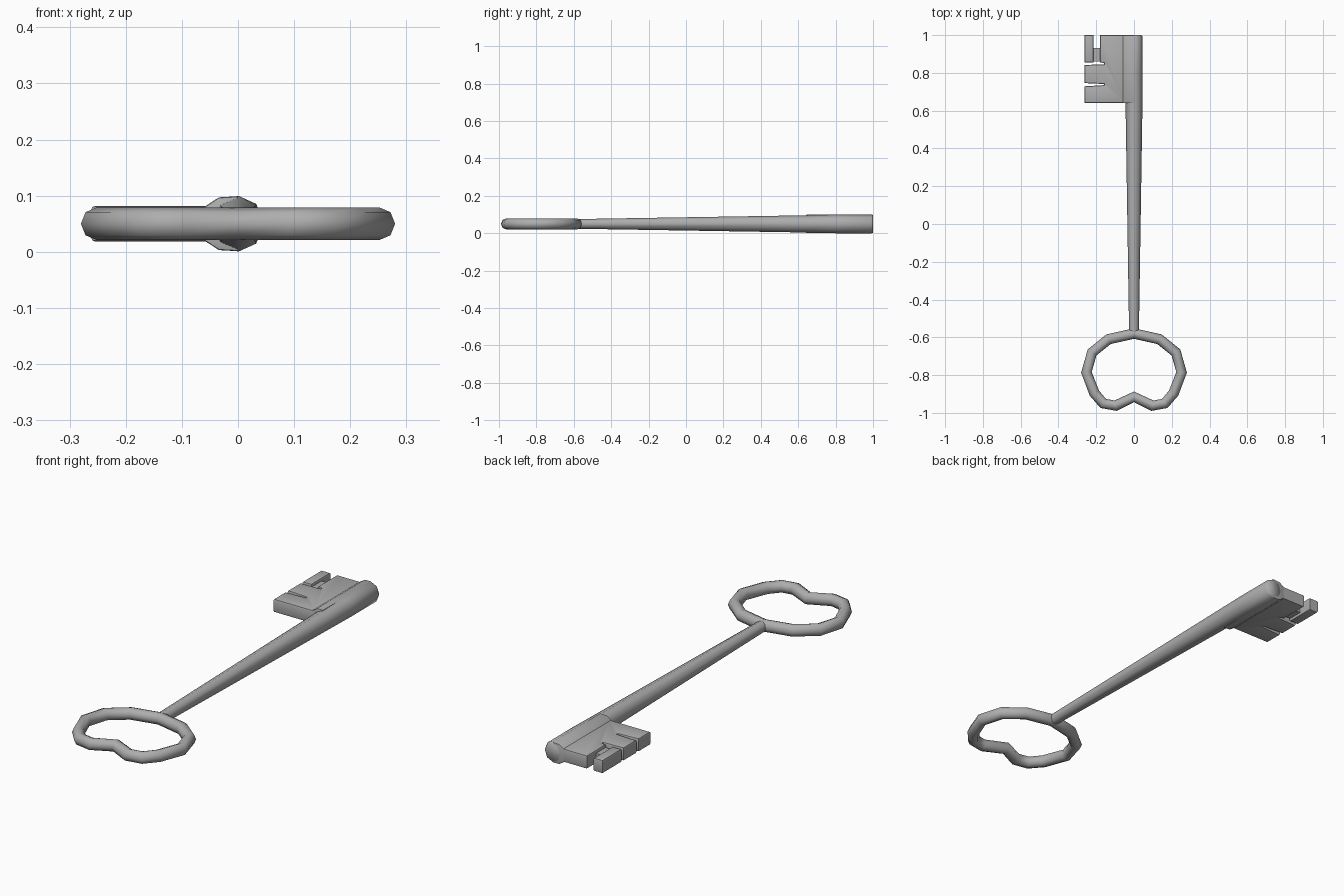
import bpy, bmesh, math
from mathutils import Vector

cube = bpy.data.objects.get("Cube")
if cube:
    bpy.data.objects.remove(cube)

MID = 0.05  # height of the key's central plane

metal = bpy.data.materials.new("grey metal")
metal.use_nodes = True
color = (0.42, 0.42, 0.42, 1)
metal.diffuse_color = color
metal.node_tree.nodes["Principled BSDF"].inputs["Base Color"].default_value = color


def finish(name, bm, angle):
    bmesh.ops.recalc_face_normals(bm, faces=bm.faces)
    mesh = bpy.data.meshes.new(name)
    bm.to_mesh(mesh)
    bm.free()
    obj = bpy.data.objects.new(name, mesh)
    bpy.context.collection.objects.link(obj)
    mesh.materials.append(metal)
    bpy.ops.object.select_all(action="DESELECT")
    obj.select_set(True)
    bpy.context.view_layer.objects.active = obj
    bpy.ops.object.shade_smooth_by_angle(angle=math.radians(angle))
    return obj


def tube(name, path, closed=False, sides=8):
    """Sweep a mitred round section along (x, y, width radius, height radius)."""
    bm = bmesh.new()
    n = len(path)
    pts = [Vector(p[:2]) for p in path]
    rings = []
    for i, (x, y, rw, rh) in enumerate(path):
        a = pts[i - 1] if closed or i else pts[i]
        b = pts[(i + 1) % n] if closed or i < n - 1 else pts[i]
        t = (b - a).normalized()
        ring = []
        for k in range(sides):
            u = math.tau * k / sides
            off = rw * math.cos(u)
            ring.append(bm.verts.new((x + t.y * off, y - t.x * off, MID + rh * math.sin(u))))
        rings.append(ring)
    for i in range(n if closed else n - 1):
        r, s = rings[i], rings[(i + 1) % n]
        for k in range(sides):
            j = (k + 1) % sides
            bm.faces.new((r[k], r[j], s[j], s[k]))
    if not closed:
        bm.faces.new(rings[0])
        bm.faces.new(rings[-1])
    return finish(name, bm, 60)


def prism(name, outline, to_3d, depth, bevel=0.0):
    """Extrude a flat outline, chamfering the rims of both caps."""
    bm = bmesh.new()
    low = bm.faces.new([bm.verts.new(to_3d(a, b)) for a, b in outline])
    ext = bmesh.ops.extrude_face_region(bm, geom=[low], use_keep_orig=True)["geom"]
    bmesh.ops.translate(bm, vec=depth, verts=[v for v in ext if isinstance(v, bmesh.types.BMVert)])
    high = next(f for f in ext if isinstance(f, bmesh.types.BMFace))
    bmesh.ops.recalc_face_normals(bm, faces=bm.faces)
    if bevel:
        rims = list(set(low.edges) | set(high.edges))
        bmesh.ops.bevel(bm, geom=rims, offset=bevel, segments=2, profile=0.5,
                        affect="EDGES", clamp_overlap=False)
    return finish(name, bm, 40)


# Heart-like ring handle, mirrored about its centre line
half = [(0.135, -0.61), (0.222, -0.68), (0.252, -0.785), (0.21, -0.895),
        (0.163, -0.95), (0.098, -0.962)]
loop = [(0, -0.58)] + half + [(0, -0.915)] + [(-x, y) for x, y in reversed(half)]
tube("ring_handle", [(x, y, 0.028, 0.029) for x, y in loop], closed=True)

# Tapered shaft with a softened tip
tube("shaft", [(0, -0.575, 0.026, 0.026), (0, 0.64, 0.045, 0.046), (0, 0.8, 0.046, 0.05),
               (0, 0.992, 0.046, 0.05), (0, 1.0, 0.04, 0.044)])

# Thickened shoulder joining the shaft and the bit
shoulder = [(0, 0.099), (-0.034, 0.097), (-0.06, 0.08),
            (-0.06, 0.02), (-0.034, 0.003), (0, 0.001)]
prism("shoulder", shoulder, lambda x, z: (x, 0.64, z), (0, 0.36, 0), 0.004)


def flat(z):
    return lambda x, y: (x, y, z)


# Bit plate with two side slots and an end notch
plate = [(-0.04, 0.64), (-0.262, 0.64), (-0.262, 0.729), (-0.158, 0.735),
         (-0.158, 0.741), (-0.262, 0.746), (-0.262, 0.842), (-0.158, 0.845),
         (-0.158, 0.852), (-0.18, 0.856), (-0.18, 1.0), (-0.04, 1.0)]
prism("bit_plate", plate, flat(0.018), (0, 0, 0.064), 0.008)

# Corner tooth, carried by a thinner web
tooth = [(-0.262, 0.856), (-0.214, 0.856), (-0.214, 1.0), (-0.262, 1.0)]
prism("corner_tooth", tooth, flat(0.018), (0, 0, 0.064), 0.008)
web = [(-0.225, 0.86), (-0.17, 0.86), (-0.17, 0.932), (-0.225, 0.932)]
prism("tooth_web", web, flat(0.032), (0, 0, 0.036))
